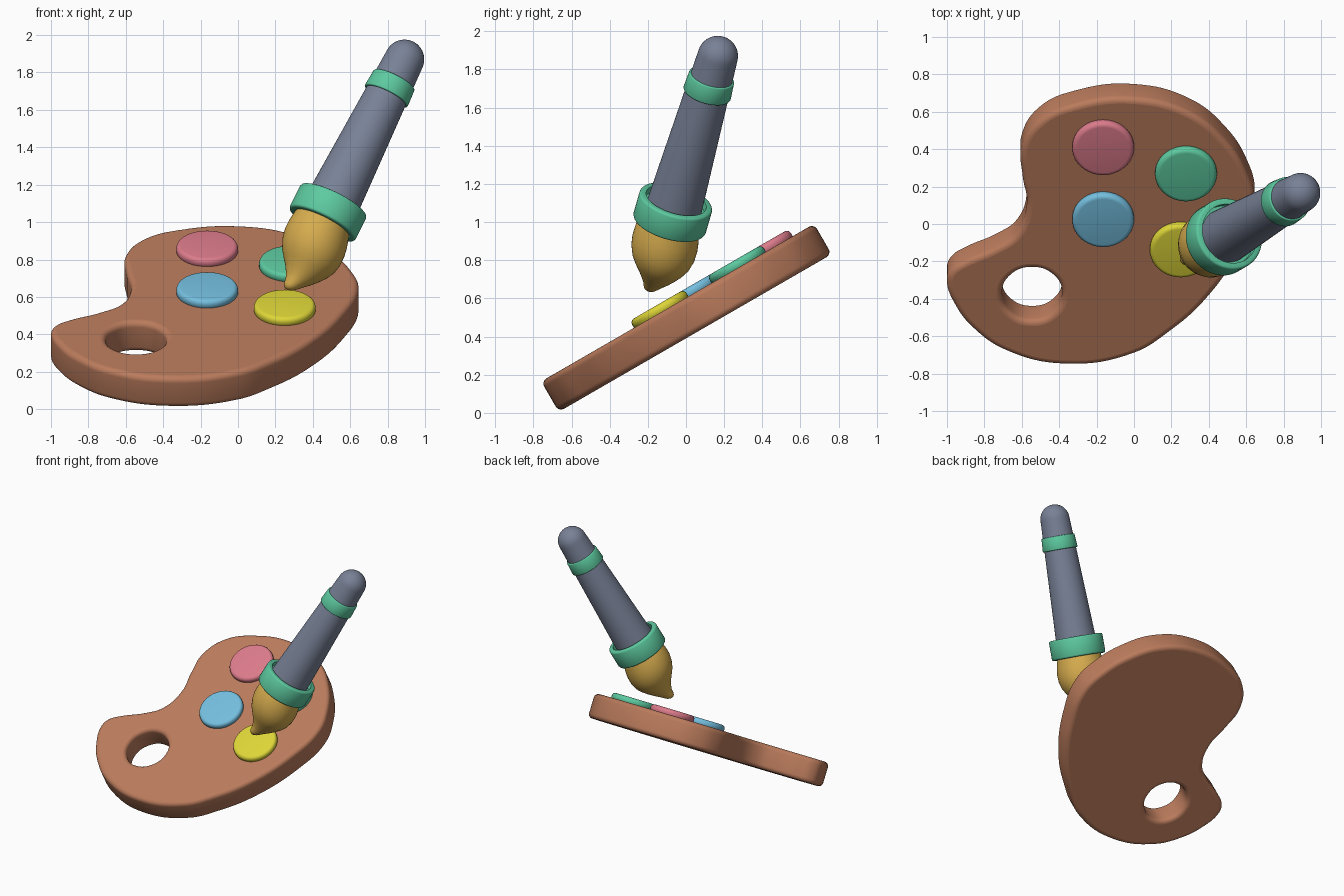
import bpy, bmesh
from math import pi, sin, cos, radians
from mathutils import Matrix, Vector

cube = bpy.data.objects.get("Cube")
if cube:
    bpy.data.objects.remove(cube)


def material(name, hex_code):
    """Flat colour from an sRGB hex code, stored as linear values."""
    channels = [int(hex_code[i:i + 2], 16) / 255 for i in (0, 2, 4)]
    linear = [c / 12.92 if c <= 0.04 else ((c + 0.055) / 1.055) ** 2.4 for c in channels]
    m = bpy.data.materials.new(name)
    m.use_nodes = True
    m.diffuse_color = (*linear, 1)
    m.node_tree.nodes["Principled BSDF"].inputs["Base Color"].default_value = (*linear, 1)
    return m


wood = material("wood_brown", "BA7B5C")
pink = material("paint_pink", "DC7B8B")
blue = material("paint_blue", "74BEDE")
green = material("mint_green", "5DCAA0")
yellow = material("paint_yellow", "DED638")
slate = material("slate_grey", "788196")
ochre = material("bristle_ochre", "D6AC4E")

# Palette tilts back; the brush leans to the left and back
palette_frame = Matrix.Translation((0, 0, 0.497)) @ Matrix.Rotation(radians(30), 4, 'X')
brush_frame = (Matrix.Translation((0.48, -0.07, 1.05)) @ Matrix.Rotation(radians(30), 4, 'Z')
               @ Matrix.Rotation(radians(30), 4, 'Y'))


def smooth(obj, angle=35):
    bpy.ops.object.select_all(action='DESELECT')
    obj.select_set(True)
    bpy.context.view_layer.objects.active = obj
    bpy.ops.object.shade_smooth_by_angle(angle=radians(angle))


def lathe(name, profile, mat, frame, closed=False, sides=48, angle=35):
    """Revolve (radius, height[, x shift]) points round z; cap or close the ends."""
    bm = bmesh.new()
    rings = []
    for r, z, *shift in profile:
        dx = shift[0] if shift else 0
        rings.append([bm.verts.new((dx + r * cos(2 * pi * i / sides), r * sin(2 * pi * i / sides), z))
                      for i in range(sides)])
    pairs = list(zip(rings, rings[1:]))
    if closed:
        pairs.append((rings[-1], rings[0]))
    else:
        bm.faces.new(rings[0])
        bm.faces.new(rings[-1])
    for a, b in pairs:
        for i in range(sides):
            j = (i + 1) % sides
            bm.faces.new((a[i], a[j], b[j], b[i]))
    bmesh.ops.recalc_face_normals(bm, faces=bm.faces)
    mesh = bpy.data.meshes.new(name)
    bm.to_mesh(mesh)
    bm.free()
    mesh.materials.append(mat)
    obj = bpy.data.objects.new(name, mesh)
    bpy.context.collection.objects.link(obj)
    obj.matrix_world = frame
    smooth(obj, angle)
    return obj


def add_spline(curve, points):
    s = curve.splines.new('BEZIER')
    s.bezier_points.add(len(points) - 1)
    for bp, (x, y) in zip(s.bezier_points, points):
        bp.co = (x, y, 0)
        bp.handle_left_type = bp.handle_right_type = 'AUTO'
    s.use_cyclic_u = True


# Palette board: kidney outline with a thumb hole and rounded rims
outline = [(-1, -0.3), (-0.95, -0.47), (-0.85, -0.61), (-0.69, -0.735), (-0.37, -0.822),
           (0, -0.755), (0.18, -0.63), (0.385, -0.42), (0.57, -0.1), (0.645, 0.17),
           (0.604, 0.36), (0.487, 0.565), (0.3, 0.735), (0, 0.825), (-0.315, 0.785),
           (-0.5, 0.69), (-0.6, 0.52), (-0.595, 0.33), (-0.573, 0.16), (-0.63, -0.015),
           (-0.74, -0.1), (-0.9, -0.18), (-0.975, -0.235)]
hole = [(-0.545 + 0.16 * cos(k * pi / 4), -0.385 + 0.16 * sin(k * pi / 4)) for k in range(8)]
curve = bpy.data.curves.new("palette_board", 'CURVE')
curve.dimensions = '2D'
curve.fill_mode = 'BOTH'
curve.resolution_u = 8
curve.extrude = 0.06
curve.bevel_depth = 0.032
curve.bevel_resolution = 4
curve.offset = -0.032
add_spline(curve, outline)
add_spline(curve, hole)
curve.materials.append(wood)
board = bpy.data.objects.new("palette_board", curve)
bpy.context.collection.objects.link(board)
board.matrix_world = palette_frame
bpy.ops.object.select_all(action='DESELECT')
board.select_set(True)
bpy.context.view_layer.objects.active = board
bpy.ops.object.convert(target='MESH')
smooth(bpy.context.view_layer.objects.active)

# Paint blobs: round-edged discs on the board
blob = [(0.155, 0.08), (0.165, 0.095)]
blob += [(0.14 + 0.025 * cos(a * pi / 10), 0.11 + 0.025 * sin(a * pi / 10)) for a in range(6)]
for name, x, y, mat in [("pink_paint", -0.165, 0.534, pink), ("blue_paint", -0.165, 0.09, blue),
                        ("green_paint", 0.278, 0.372, green), ("yellow_paint", 0.25, -0.097, yellow)]:
    lathe(name, blob, mat, palette_frame @ Matrix.Translation((x, y, 0)))

# Handle: tapered rod with a domed end
dome = [(0.106 * cos(a * pi / 18), 0.947 + 0.106 * sin(a * pi / 18)) for a in range(9)]
lathe("brush_handle", [(0.148, 0)] + dome + [(0.004, 1.053)], slate, brush_frame)


def band(name, low, high, r_low, r_high, inner, bevel):
    """Thick ring with chamfered outer rims."""
    lathe(name, [(inner, low), (r_low - bevel, low), (r_low - bevel * 0.3, low + bevel * 0.3),
                 (r_low, low + bevel), (r_high, high - bevel),
                 (r_high - bevel * 0.3, high - bevel * 0.3), (r_high - bevel, high), (inner, high)],
          green, brush_frame, closed=True, angle=50)


# Ferrule with a recessed floor, and the band near the handle's end
band("ferrule", -0.07, 0.075, 0.197, 0.197, 0.163, 0.012)
lathe("ferrule_floor", [(0.17, -0.05), (0.17, 0.035)], green, brush_frame)
band("handle_band", 0.72, 0.82, 0.128, 0.122, 0.09, 0.006)

# Bristles: teardrop with a tip that curls to one side
bristles = [(0.15, -0.04, 0), (0.162, -0.08, 0), (0.172, -0.13, 0.005), (0.176, -0.18, 0.01),
            (0.171, -0.23, 0.016), (0.155, -0.28, 0.022), (0.13, -0.32, 0.026),
            (0.1, -0.36, 0.026), (0.075, -0.395, 0.02), (0.054, -0.425, 0.01),
            (0.041, -0.45, -0.001), (0.03, -0.467, -0.007), (0.016, -0.477, -0.01), (0.003, -0.48, -0.01)]
lathe("bristles", bristles, ochre, brush_frame, angle=60)
